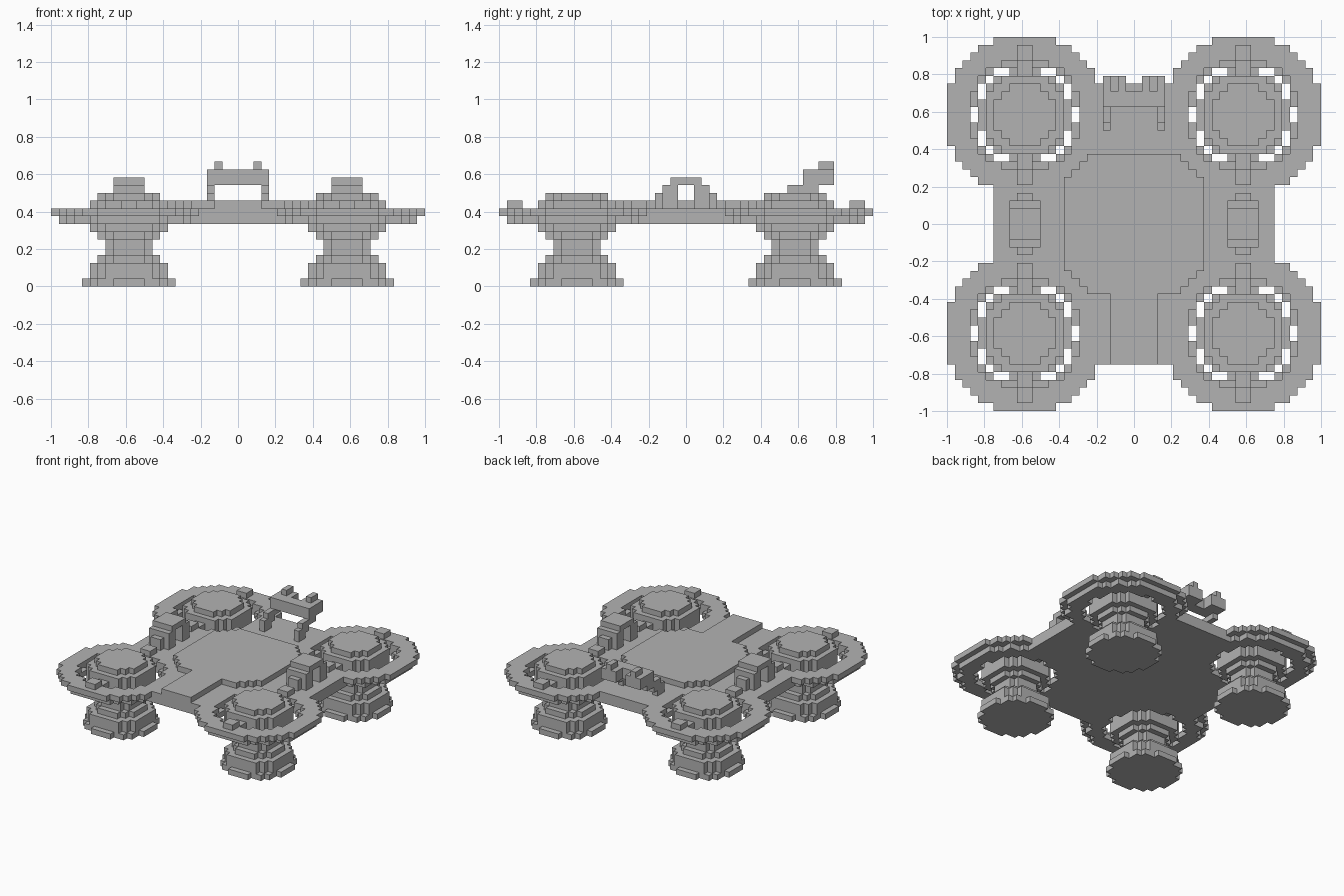
import bpy, bmesh, math
from mathutils import Vector

cube = bpy.data.objects.get("Cube")
if cube:
    bpy.data.objects.remove(cube)

U = 2 / 48          # edge of one block
D = 14              # corner pod distance from the middle

grey = bpy.data.materials.new("plain grey")
grey.use_nodes = True
grey.diffuse_color = (0.45, 0.45, 0.45, 1)
grey.node_tree.nodes["Principled BSDF"].inputs["Base Color"].default_value = (0.45, 0.45, 0.45, 1)


def box(x0, x1, y0, y1, z0, z1):
    return {(i, j, k) for i in range(x0, x1) for j in range(y0, y1) for k in range(z0, z1)}


def disc(cx, cy, r2, z0, z1):
    r = int(math.sqrt(r2)) + 1
    return {c for c in box(cx - r, cx + r, cy - r, cy + r, z0, z1)
            if (c[0] + .5 - cx) ** 2 + (c[1] + .5 - cy) ** 2 <= r2}


def mirror_x(cells):
    return cells | {(-1 - i, j, k) for i, j, k in cells}


def mirror_y(cells):
    return cells | {(i, -1 - j, k) for i, j, k in cells}


def build(name, cells):
    """Turn a set of blocks into one mesh of its exposed sides."""
    bm = bmesh.new()
    for c in cells:
        for axis in range(3):
            for side in (0, 1):
                n = list(c)
                n[axis] += 2 * side - 1
                if tuple(n) in cells:
                    continue
                a, b = (axis + 1) % 3, (axis + 2) % 3
                ring = []
                for da, db in ((0, 0), (1, 0), (1, 1), (0, 1)):
                    p = list(c)
                    p[axis] += side
                    p[a] += da
                    p[b] += db
                    ring.append(bm.verts.new(Vector(p) * U))
                bm.faces.new(ring if side else ring[::-1])
    bmesh.ops.remove_doubles(bm, verts=bm.verts, dist=U / 10)
    bmesh.ops.dissolve_limit(bm, angle_limit=0.01, verts=bm.verts, edges=bm.edges)
    me = bpy.data.meshes.new(name)
    bm.to_mesh(me)
    bm.free()
    me.materials.append(grey)
    ob = bpy.data.objects.new(name, me)
    bpy.context.collection.objects.link(ob)


# Deck: square body with four round corner plates, pierced around each pod
deck = box(-18, 18, -18, 18, 8, 10)
corners = [(sx * D, sy * D) for sx in (-1, 1) for sy in (-1, 1)]
for x, y in corners:
    deck |= disc(x, y, 107, 9, 10) | disc(x, y, 86, 8, 9)
for x, y in corners:
    deck -= disc(x, y, 51, 9, 10) | disc(x, y, 43, 8, 9)
build("deck", deck)

# Raised middle panel: octagon plus a strip running to the front
panel = {c for c in box(-9, 9, -9, 9, 10, 11) if abs(c[0] + .5) + abs(c[1] + .5) < 14.5}
build("raised_panel", panel | box(-3, 3, -18, -9, 10, 11))

# Pods: (squared radius, bottom, top) of each stacked layer
layers = [(35, 0, 1), (27, 1, 3), (18, 3, 4), (11, 4, 6), (18, 6, 7),
          (27, 7, 11), (18, 11, 12)]
for x, y in corners:
    place = ("back" if y > 0 else "front") + ("_left" if x > 0 else "_right")
    pod = set()
    for r2, z0, z1 in layers:
        pod |= disc(x, y, r2, z0, z1)
    build(place + "_pod", pod)
    # Straps joining the pod to the deck, each with a raised end
    for s in (-1, 1):
        lo, hi = sorted((y + s * 5, y + s * 8))
        e0, e1 = sorted((y + s * 7, y + s * 9))
        strap = box(x - 1, x + 1, lo, hi, 9, 10) | box(x - 1, x + 1, e0, e1, 10, 11)
        build(place + "_strap_" + ("rear" if s > 0 else "fore"), strap)

# Side grips: stepped arches along both edges
for name, x in (("left_grip", D), ("right_grip", -D)):
    arch = box(x - 2, x + 2, 1, 3, 10, 13) | box(x - 1, x + 1, 3, 4, 10, 12)
    arch |= box(x - 2, x + 2, 0, 2, 13, 14)
    build(name, mirror_y(arch))

# Rear handle: stepped legs leaning back, a crossbar and upturned ends
leg = box(3, 4, 12, 14, 10, 11) | box(3, 4, 12, 15, 11, 12) | box(3, 4, 13, 17, 12, 13)
leg |= box(3, 4, 15, 18, 13, 15) | box(0, 3, 15, 17, 13, 15)
leg |= box(1, 4, 17, 19, 13, 15) | box(2, 3, 17, 19, 15, 16)
build("rear_handle", mirror_x(leg))
